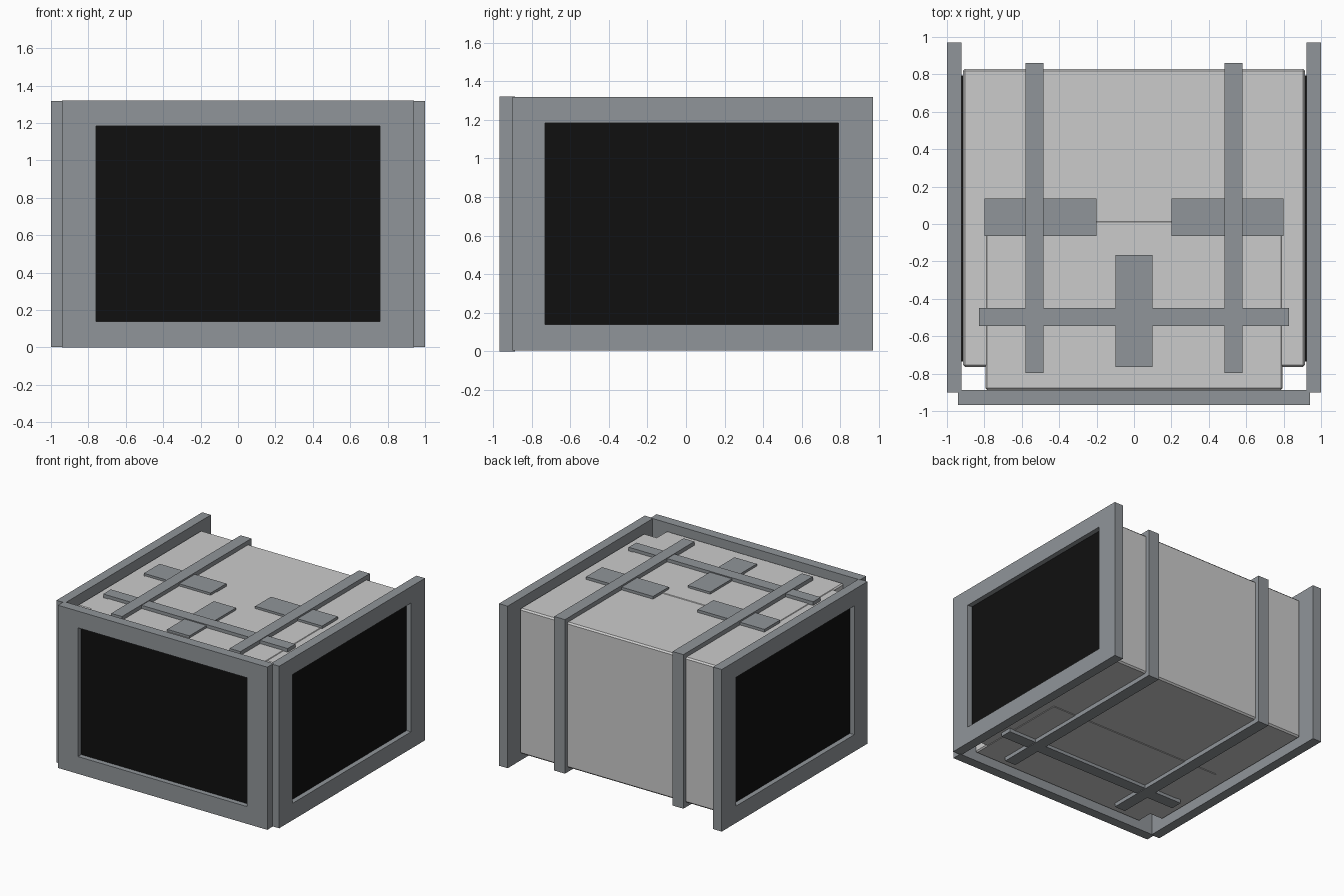
import bpy, bmesh
from mathutils import Vector

if "Cube" in bpy.data.objects:
    bpy.data.objects.remove(bpy.data.objects["Cube"])


def material(name, rgb):
    m = bpy.data.materials.new(name)
    m.diffuse_color = (*rgb, 1)
    m.use_nodes = True
    m.node_tree.nodes["Principled BSDF"].inputs["Base Color"].default_value = m.diffuse_color
    return m


DARK = material("dark_grey", (0.28, 0.30, 0.32))
BLACK = material("black", (0.005, 0.005, 0.005))


def finish(name, bm, mat=None, bevel=0):
    bmesh.ops.recalc_face_normals(bm, faces=bm.faces[:])
    me = bpy.data.meshes.new(name)
    bm.to_mesh(me)
    bm.free()
    ob = bpy.data.objects.new(name, me)
    bpy.context.collection.objects.link(ob)
    if mat:
        me.materials.append(mat)
    if bevel:
        mod = ob.modifiers.new("bevel", 'BEVEL')
        mod.width, mod.segments = bevel, 1
    return ob


def box(name, x, y, z, mat=None, bevel=0):
    bm = bmesh.new()
    bmesh.ops.create_cube(bm, size=1)
    for v in bm.verts:
        v.co = Vector([(r[0] + r[1]) / 2 + c * (r[1] - r[0])
                       for r, c in zip((x, y, z), v.co)])
    return finish(name, bm, mat, bevel)


def ring(name, axis, depth, u, z, inner_u, inner_z, mat):
    """Rectangular frame standing upright, extruded along axis x or y."""
    bm = bmesh.new()

    def loop(ur, zr, d):
        pts = [(ur[0], zr[0]), (ur[1], zr[0]), (ur[1], zr[1]), (ur[0], zr[1])]
        return [bm.verts.new((d, a, b) if axis == 'x' else (a, d, b)) for a, b in pts]

    loops = [loop(u, z, depth[0]), loop(u, z, depth[1]),
             loop(inner_u, inner_z, depth[1]), loop(inner_u, inner_z, depth[0])]
    for k in range(4):
        a, b = loops[k], loops[(k + 1) % 4]
        for i in range(4):
            j = (i + 1) % 4
            bm.faces.new((a[i], a[j], b[j], b[i]))
    return finish(name, bm, mat)


# Body: wide rear case and narrower front case
box("rear_case", (-0.915, 0.915), (-0.765, 0.83), (0.07, 1.25), bevel=0.012)
box("front_case", (-0.795, 0.795), (-0.888, 0.02), (0.066, 1.254), bevel=0.01)

# Front window frame and its recessed black panel
H, OPEN_Z = (0, 1.32), (0.14, 1.185)
ring("front_frame", 'y', (-0.967, -0.888), (-0.94, 0.94), H, (-0.76, 0.76), OPEN_Z, DARK)
box("front_panel", (-0.765, 0.765), (-0.925, -0.885), (0.135, 1.19), BLACK)

for s, side in ((-1, "left"), (1, "right")):
    def mx(a, b):
        return tuple(sorted((s * a, s * b)))
    # Side window frames with recessed panels
    ring(side + "_frame", 'x', mx(0.922, 1.0), (-0.90, 0.97), (0.003, 1.318),
         (-0.73, 0.79), OPEN_Z, DARK)
    box(side + "_panel", mx(0.91, 0.96), (-0.735, 0.795), (0.135, 1.19), BLACK)
    # Long straps around the body
    ring(side + "_strap", 'x', mx(0.483, 0.58), (-0.797, 0.862), (0.035, 1.285),
         (-0.74, 0.805), (0.09, 1.23), DARK)
    # Flat pads on top
    box(side + "_top_pad", mx(0.2, 0.8), (-0.065, 0.137), (1.23, 1.272), DARK)

# Cross strap and centre pad
ring("cross_strap", 'y', (-0.545, -0.448), (-0.828, 0.828), (0.04, 1.28),
     (-0.77, 0.77), (0.09, 1.23), DARK)
box("centre_top_pad", (-0.1, 0.1), (-0.765, -0.167), (1.23, 1.272), DARK)
